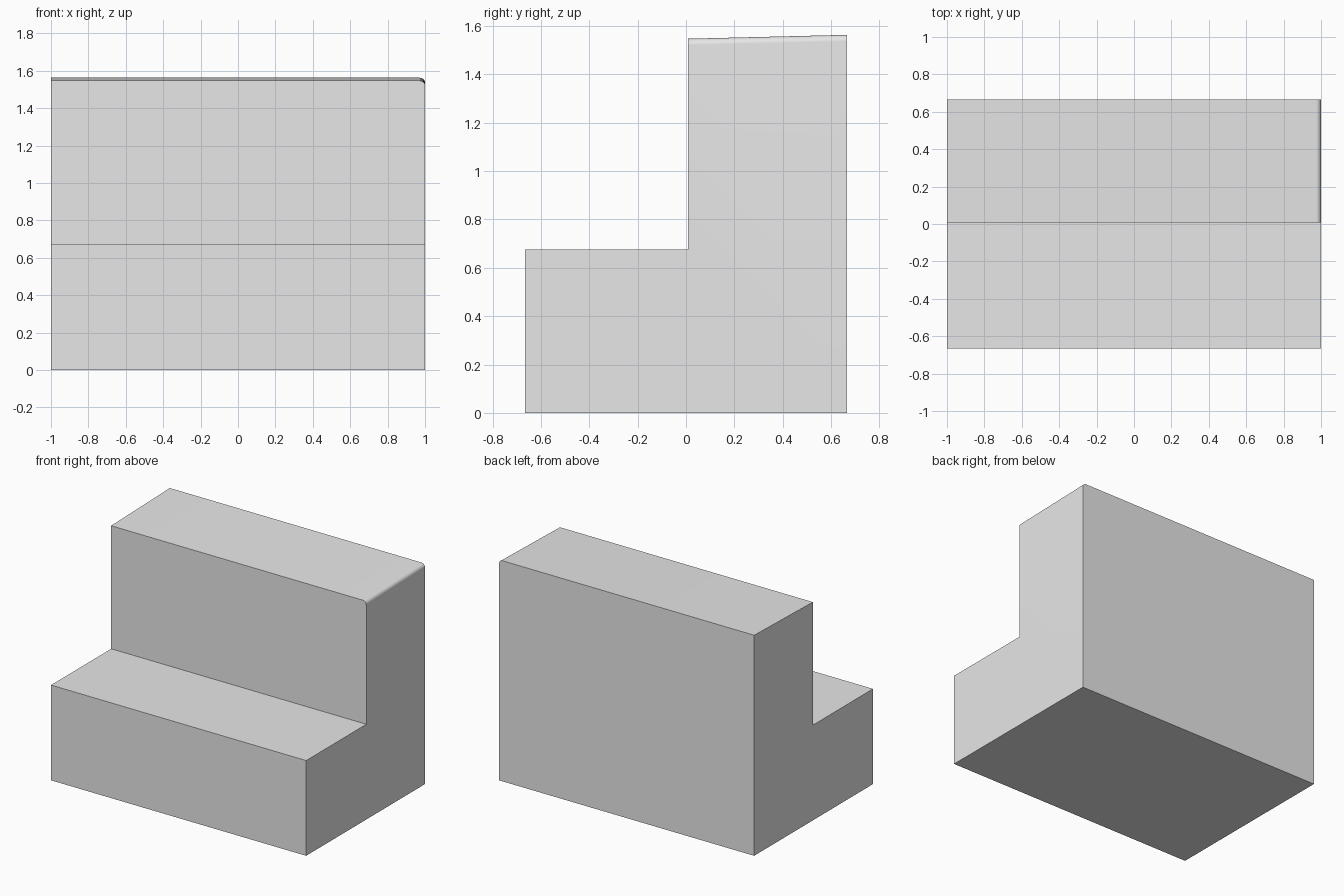
import bpy
import bmesh

# Remove the default cube
cube = bpy.data.objects.get("Cube")
if cube:
    bpy.data.objects.remove(cube, do_unlink=True)

# Plain grey material
grey = bpy.data.materials.new("plain_grey")
grey.use_nodes = True
colour = (0.8, 0.8, 0.8, 1)
grey.diffuse_color = colour
grey.node_tree.nodes["Principled BSDF"].inputs["Base Color"].default_value = colour

# Side profile (y, z): low front step, tall back with a gently sloping top
FRONT, RISER, BACK = -0.665, 0.008, 0.665
STEP, TOP_FRONT, TOP_BACK = 0.675, 1.547, 1.563
profile = [(FRONT, 0), (BACK, 0), (BACK, TOP_BACK),
           (RISER, TOP_FRONT), (RISER, STEP), (FRONT, STEP)]

# Extrude the profile across the full width
bm = bmesh.new()
side = bm.faces.new([bm.verts.new((-1, y, z)) for y, z in profile])
extruded = bmesh.ops.extrude_face_region(bm, geom=[side], use_keep_orig=True)
moved = [v for v in extruded["geom"] if isinstance(v, bmesh.types.BMVert)]
bmesh.ops.translate(bm, verts=moved, vec=(2, 0, 0))
bmesh.ops.recalc_face_normals(bm, faces=bm.faces)

# Round the upper edge on the left end only
edge = [e for e in bm.edges if all(v.co.x > 0.9 and v.co.z > 1.5 for v in e.verts)]
bmesh.ops.bevel(bm, geom=edge, offset=0.027, segments=8, profile=0.5, affect='EDGES')

mesh = bpy.data.meshes.new("stepped_block")
bm.to_mesh(mesh)
bm.free()
mesh.materials.append(grey)
block = bpy.data.objects.new("stepped_block", mesh)
bpy.context.collection.objects.link(block)

# Smooth the rounded edge, keep the corners sharp
bpy.ops.object.select_all(action='DESELECT')
block.select_set(True)
bpy.context.view_layer.objects.active = block
bpy.ops.object.shade_smooth_by_angle(angle=0.5)
